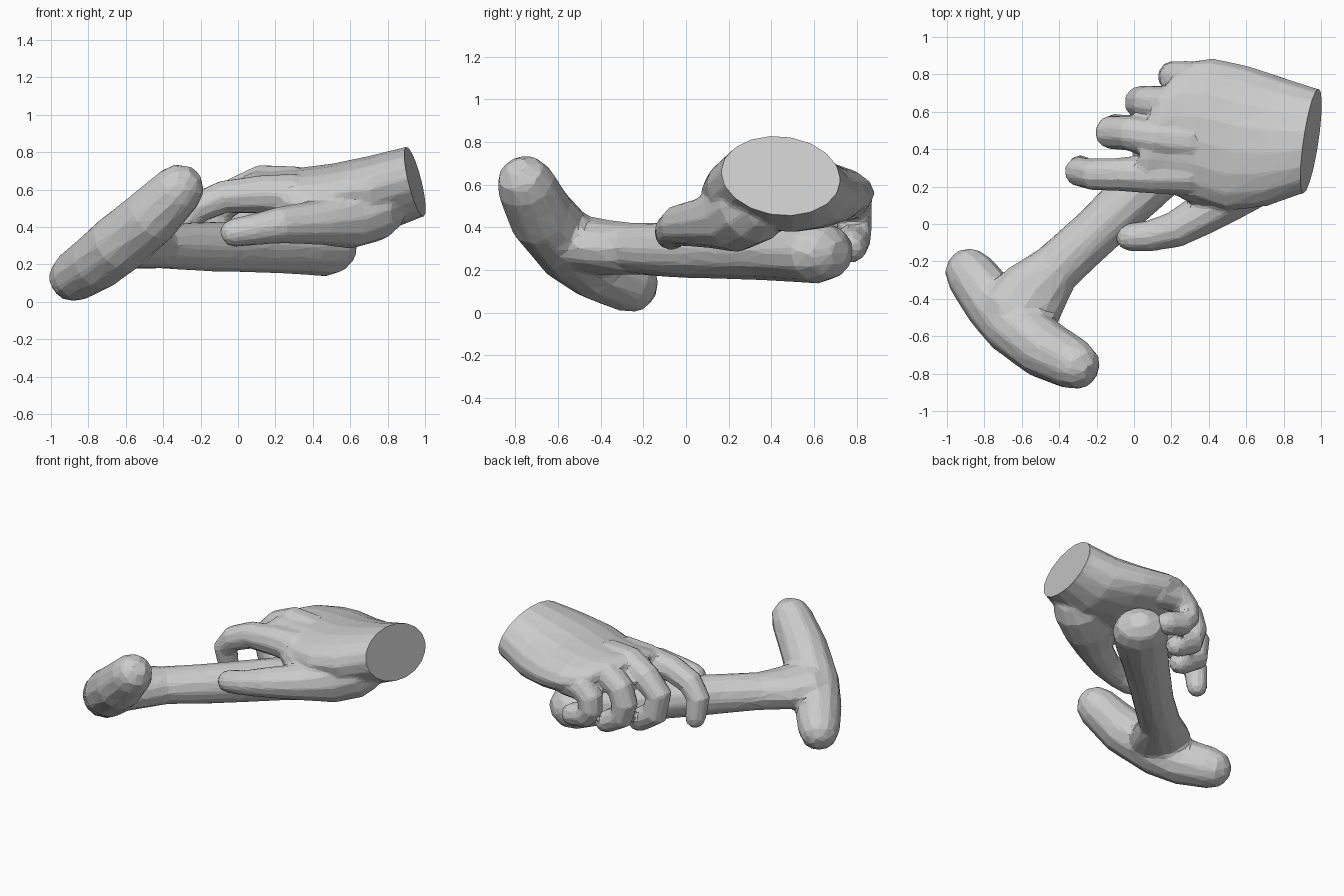
import bpy, bmesh, math
from mathutils import Vector as V

if "Cube" in bpy.data.objects:
    bpy.data.objects.remove(bpy.data.objects["Cube"])


def loft(bm, rings, n=12):
    """Skin a closed surface through elliptical rings (centre, half-axis u, half-axis v)."""
    loops = []
    for c, u, v in rings:
        loops.append([bm.verts.new(c + u * math.cos(t) + v * math.sin(t))
                      for t in (2 * math.pi * i / n for i in range(n))])
    for a, b in zip(loops, loops[1:]):
        for i in range(n):
            j = (i + 1) % n
            bm.faces.new((a[i], a[j], b[j], b[i]))
    bm.faces.new(loops[0][::-1])
    bm.faces.new(loops[-1])


def tube(bm, pts, ref, n=12):
    """Round-ended tube through (x, y, z, radius[, width factor]); ref is a side direction."""
    P = [V(p[:3]) for p in pts]
    R = [p[3] for p in pts]
    W = [p[4] if len(p) > 4 else 1 for p in pts]
    rings = []
    last = len(P) - 1
    for i, p in enumerate(P):
        t = (P[min(i + 1, last)] - P[max(i - 1, 0)]).normalized()
        u = (ref - t * ref.dot(t)).normalized()
        v = t.cross(u) * W[i]
        ring = lambda off, s: (p + t * off * R[i], u * R[i] * s, v * R[i] * s)
        if i == 0:
            rings += [ring(-.95, .35), ring(-.6, .8)]
        rings.append(ring(0, 1))
        if i == last:
            rings += [ring(.6, .8), ring(.95, .35)]
    loft(bm, rings, n)


def fuse(name, bm, voxel, ratio, smooth, cut=None):
    """Merge overlapping parts into one faceted skin, optionally sliced flat."""
    bmesh.ops.recalc_face_normals(bm, faces=bm.faces)
    me = bpy.data.meshes.new(name)
    bm.to_mesh(me)
    bm.free()
    ob = bpy.data.objects.new(name, me)
    bpy.context.collection.objects.link(ob)
    m = ob.modifiers.new("merge", 'REMESH')
    m.mode, m.voxel_size = 'VOXEL', voxel
    m = ob.modifiers.new("soften", 'SMOOTH')
    m.factor, m.iterations = .5, smooth
    m = ob.modifiers.new("facet", 'DECIMATE')
    m.ratio = ratio
    dg = bpy.context.evaluated_depsgraph_get()
    dg.update()
    me = bpy.data.meshes.new_from_object(ob.evaluated_get(dg))
    ob.modifiers.clear()
    ob.data = me
    b = bmesh.new()
    b.from_mesh(me)
    if cut:
        r = bmesh.ops.bisect_plane(b, geom=b.verts[:] + b.edges[:] + b.faces[:],
                                   plane_co=cut[0], plane_no=cut[1], clear_outer=True)
        edges = [e for e in r['geom_cut'] if isinstance(e, bmesh.types.BMEdge)]
        bmesh.ops.contextual_create(b, geom=edges)
    for f in b.faces:
        f.smooth = False
    b.to_mesh(me)
    b.free()
    return ob


Y, Z = V((0, 1, 0)), V((0, 0, 1))

# T-shaped handle: long grip and slanted crossbar
bm = bmesh.new()
tube(bm, [(-.63, -.50, .32, .14, 1.5), (-.54, -.37, .305, .13, 1.5), (-.42, -.24, .30, .122, 1.15),
          (-.2, -.04, .295, .132, 1.03), (.1, .25, .295, .14, 1.08), (.35, .49, .29, .145, 1.2),
          (.47, .62, .285, .15, 1.22)], Z)
tube(bm, [(-.875, -.265, .135, .138), (-.76, -.42, .21, .155), (-.65, -.54, .30, .165),
          (-.47, -.675, .45, .16), (-.32, -.75, .60, .14)], Z)
fuse("cross_handle", bm, .018, .05, 5)

# Hand: palm sections from beyond the wrist to the knuckles
bm = bmesh.new()
palm = [(1.06, .45, .67, .27, .18, -.02), (.94, .445, .64, .28, .187, -.02),
        (.75, .44, .58, .345, .20, -.02), (.55, .46, .56, .39, .18, -.01),
        (.38, .505, .56, .38, .16, .00), (.24, .52, .57, .355, .14, .00),
        (.14, .50, .59, .30, .12, .00), (.06, .45, .60, .22, .08, .01)]
loft(bm, [(V(p[:3]), V((.25 * p[3], p[3], p[5])) if p[0] < .3 else V((.12 * p[3], p[3], p[5])),
           V((-.2 * p[4], 0, p[4]))) for p in palm], 18)

# Thumb with its fleshy base and the web towards the index finger
tube(bm, [(.72, .31, .50, .18), (.58, .22, .445, .165), (.43, .09, .425, .12),
          (.22, -.03, .41, .098), (.08, -.065, .385, .083), (-.02, -.07, .37, .077)], Z)
tube(bm, [(.5, .16, .48, .10), (.3, .22, .53, .10)], Z)

# Four fingers curling over the grip
fingers = [
    [(.3, .27, .57, .12), (.12, .265, .575, .105), (-.08, .265, .56, .09), (-.22, .265, .50, .085),
     (-.295, .28, .41, .08), (-.285, .30, .28, .07)],
    [(.3, .44, .61, .12), (.12, .46, .63, .105), (-.02, .485, .57, .095), (-.125, .49, .47, .09),
     (-.10, .50, .34, .09), (.02, .50, .26, .08)],
    [(.3, .62, .59, .12), (.16, .64, .59, .10), (.07, .65, .53, .09), (.035, .65, .43, .09),
     (.06, .65, .33, .085), (.18, .65, .26, .075)],
    [(.42, .75, .54, .11), (.27, .775, .53, .10), (.215, .785, .47, .088), (.205, .79, .40, .082),
     (.25, .785, .34, .082), (.36, .77, .31, .08)],
]
for f in fingers:
    tube(bm, f, Y, 10)
fuse("gripping_hand", bm, .014, .07, 3, (V((.945, .45, .65)), V((1, -.13, .22)).normalized()))
